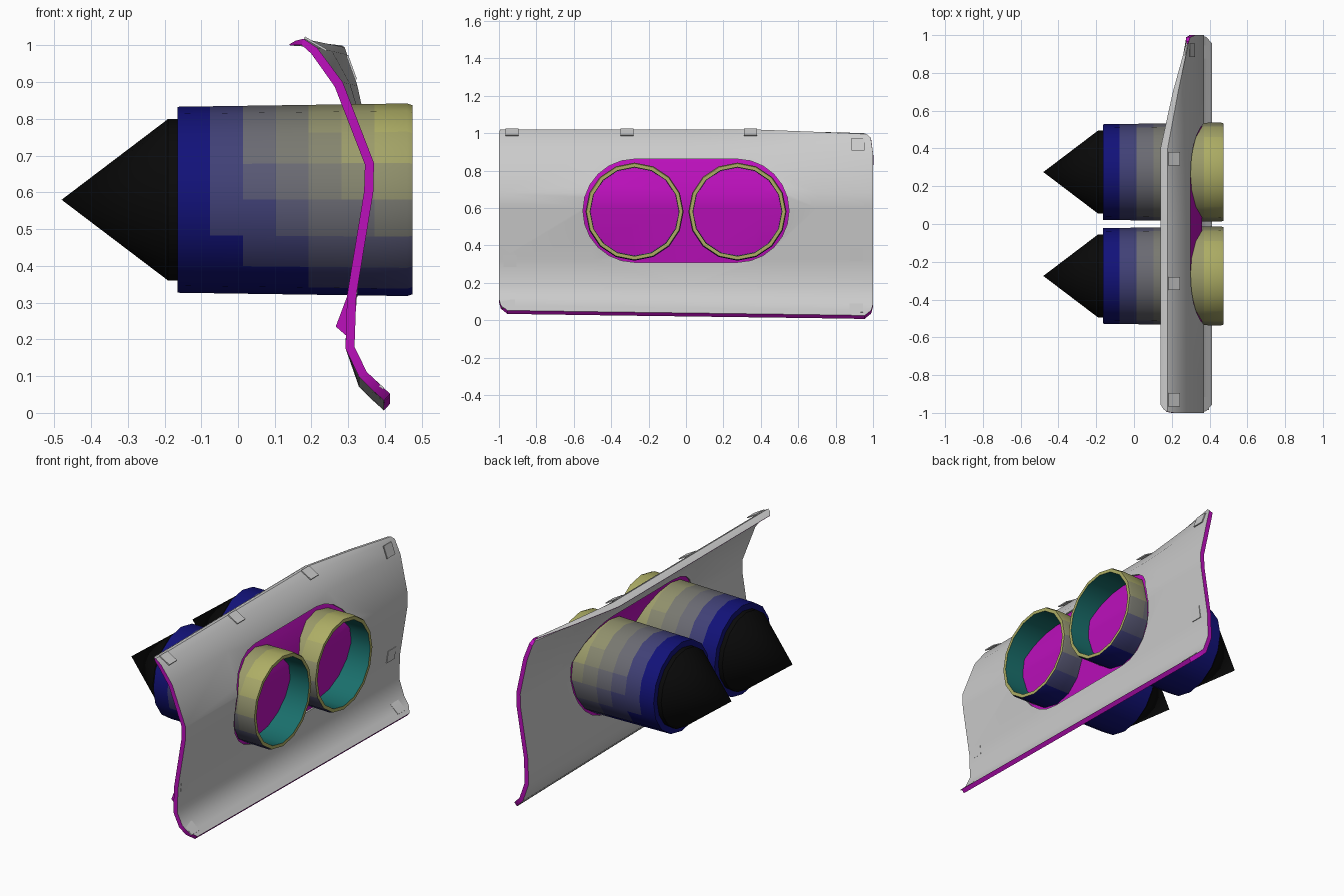
import bpy, bmesh
from math import sin, cos, pi, radians

if "Cube" in bpy.data.objects:
    bpy.data.objects.remove(bpy.data.objects["Cube"])


def material(name, rgb):
    m = bpy.data.materials.new(name)
    m.diffuse_color = (*rgb, 1)
    m.use_nodes = True
    m.node_tree.nodes["Principled BSDF"].inputs["Base Color"].default_value = m.diffuse_color
    return m


GREY = material("grey", (0.6, 0.6, 0.6))
MAGENTA = material("magenta", (0.5, 0.005, 0.5))
BLACK = material("black", (0.003, 0.003, 0.003))
TEAL = material("teal", (0.01, 0.16, 0.15))
BLUE, KHAKI, N_BANDS = (0.006, 0.006, 0.19), (0.42, 0.42, 0.13), 10
BANDS = [material(f"shell_{i}", [a + (b - a) * i / (N_BANDS - 1) for a, b in zip(BLUE, KHAKI)])
         for i in range(N_BANDS)]


def make(name, bm, mats=()):
    me = bpy.data.meshes.new(name)
    bm.to_mesh(me)
    bm.free()
    for m in mats:
        me.materials.append(m)
    ob = bpy.data.objects.new(name, me)
    bpy.context.collection.objects.link(ob)
    return ob


def activate(ob):
    bpy.ops.object.select_all(action='DESELECT')
    ob.select_set(True)
    bpy.context.view_layer.objects.active = ob


def smooth(ob, angle=30):
    activate(ob)
    bpy.ops.object.shade_smooth_by_angle(angle=radians(angle))


# Curved sheet: outer section along the front, and the flatter section at the far end
LOW = [(0.37, 0.68), (0.368, 0.60), (0.322, 0.32), (0.317, 0.18),
       (0.35, 0.112), (0.383, 0.08), (0.414, 0.052)]
NEAR = [(0.14, 1.003), (0.157, 1.013), (0.178, 1.018), (0.215, 0.994), (0.285, 0.90)] + LOW
FAR = [(0.272, 0.995), (0.283, 1.0), (0.29, 0.995), (0.297, 0.975), (0.325, 0.89)] + LOW
INSET_NEAR = [0.045, 0.018, 0.005] + [0] * 7 + [0.01, 0.045]
INSET_FAR = [0.06, 0.05, 0.035, 0.012] + [0] * 6 + [0.01, 0.045]
TAPER = [0.15, 0.5, 0.7, 0.9] + [1] * 8
STATIONS = [-1, -0.5, 0, 0.4, 0.7, 1]


def sheet(name, mats, shift, thickness):
    bm = bmesh.new()
    rows = []
    for a, b, near_in, far_in in zip(NEAR, FAR, INSET_NEAR, INSET_FAR):
        row = []
        for y in STATIONS:
            t = max(0, (y - 0.4) / 0.6)
            x = a[0] + (b[0] - a[0]) * t + shift
            z = a[1] + (b[1] - a[1]) * t
            if z < 0.15:
                z -= 0.027 * (y + 1) / 2
            trimmed = {-1: -1 + near_in, 1: 1 - far_in}.get(y, y)
            row.append(bm.verts.new((x, trimmed, z)))
        rows.append(row)
    for r, s in zip(rows, rows[1:]):
        for j in range(len(r) - 1):
            bm.faces.new((r[j], s[j], s[j + 1], r[j + 1]))
    ob = make(name, bm, mats)
    # the top edge tapers to a thin lip
    group = ob.vertex_groups.new(name="taper")
    for i, w in enumerate(TAPER):
        group.add(range(i * len(STATIONS), (i + 1) * len(STATIONS)), w, 'REPLACE')
    mod = ob.modifiers.new("thickness", 'SOLIDIFY')
    mod.thickness, mod.offset = thickness, -1
    mod.vertex_group = "taper"
    mod.material_offset_rim = len(mats) - 1
    return ob


def stadium(radius):
    bm = bmesh.new()
    pts = []
    for side in (1, -1):
        for i in range(13):
            a = -pi / 2 + pi * i / 12
            pts.append((side * (0.275 + radius * cos(a)), 0.585 + side * radius * sin(a)))
    f = bm.faces.new([bm.verts.new((0, y, z)) for y, z in pts])
    out = bmesh.ops.extrude_face_region(bm, geom=[f])
    bmesh.ops.translate(bm, vec=(0.8, 0, 0),
                        verts=[v for v in out["geom"] if isinstance(v, bmesh.types.BMVert)])
    bmesh.ops.recalc_face_normals(bm, faces=bm.faces)
    ob = make("hole_cutter", bm)
    ob.hide_render = True
    return ob


def cut(ob, operation, radius):
    cutter = stadium(radius)
    mod = ob.modifiers.new("cut", 'BOOLEAN')
    mod.object, mod.operation, mod.solver = cutter, operation, 'EXACT'
    activate(ob)
    for m in list(ob.modifiers):
        bpy.ops.object.modifier_apply(modifier=m.name)
    bpy.data.objects.remove(cutter)
    smooth(ob)


# Panel with its long opening, and the recessed plate filling it
cut(sheet("curved_panel", [GREY, MAGENTA], 0, 0.025), 'DIFFERENCE', 0.276)
cut(sheet("backing_plate", [MAGENTA], -0.01, 0.008), 'INTERSECT', 0.277)


# Engines: one turned section about the x axis, as (x, radius, kind)
def engine(name, y, n=16):
    shell = [(-0.165 + 0.0893 * i, 0.253 + 0.0013 * i, "shell") for i in range(7)]
    section = ([(-0.48, 0, "cone"), (-0.19, 0.22, "cone"), (-0.165, 0.22, "shell")] + shell +
               [(0.46, 0.262, "shell"), (0.475, 0.257, "rim"), (0.475, 0.238, "inside"),
                (0.25, 0.235, "inside"), (0.25, 0, "inside")])
    bm = bmesh.new()
    rings = [[bm.verts.new((x, y + r * sin(2 * pi * k / n), 0.58 + r * cos(2 * pi * k / n)))
              for k in range(n)] for x, r, _ in section]
    for (x, _, kind), r, s in zip(section, rings, rings[1:]):
        for k in range(n):
            f = bm.faces.new((r[k], r[k - 1], s[k - 1], s[k]))
            if kind == "shell":
                # blue at the back and underneath, khaki towards the front and top
                along = min(1, max(0, (x + 0.165) / 0.56))
                upward = min(1, 0.6 + 0.6 * cos(2 * pi * (k - 0.5) / n))
                f.material_index = 2 + round((N_BANDS - 1) * along * max(0, upward))
            else:
                f.material_index = {"cone": 0, "inside": 1, "rim": 1 + N_BANDS}[kind]
    bmesh.ops.remove_doubles(bm, verts=bm.verts, dist=1e-5)
    bmesh.ops.recalc_face_normals(bm, faces=bm.faces)
    smooth(make(name, bm, [BLACK, TEAL] + BANDS))


engine("engine_left", -0.275)
engine("engine_right", 0.275)


# Small flat tabs on the panel: (x, y, z, tilt in degrees from level)
TABS = [(0.211, -0.93, 1.004, 30), (0.211, -0.315, 1.004, 30), (0.211, 0.345, 1.004, 30),
        (0.309, 0.92, 0.94, 70), (0.328, 0.91, 0.352, 97), (0.321, -0.94, 0.318, 95),
        (0.37, 0.91, 0.066, 42), (0.37, -0.95, 0.089, 42)]
for i, (x, y, z, tilt) in enumerate(TABS):
    bm = bmesh.new()
    bmesh.ops.create_cube(bm, size=1)
    bmesh.ops.scale(bm, vec=(0.07, 0.07, 0.006), verts=bm.verts)
    tab = make(f"panel_tab_{i + 1}", bm, [GREY])
    tab.location = (x, y, z)
    tab.rotation_euler = (0, radians(tilt), 0)

# Little wedge behind the panel's near edge
bm = bmesh.new()
ends = [[bm.verts.new((x, y, z)) for x, z in ((0.3, 0.325), (0.266, 0.235), (0.297, 0.208))]
        for y in (-0.98, -0.9)]
bm.faces.new(ends[0])
bm.faces.new(ends[1])
for k in range(3):
    bm.faces.new((ends[0][k], ends[0][k - 1], ends[1][k - 1], ends[1][k]))
bmesh.ops.recalc_face_normals(bm, faces=bm.faces)
make("rear_wedge", bm, [MAGENTA])
